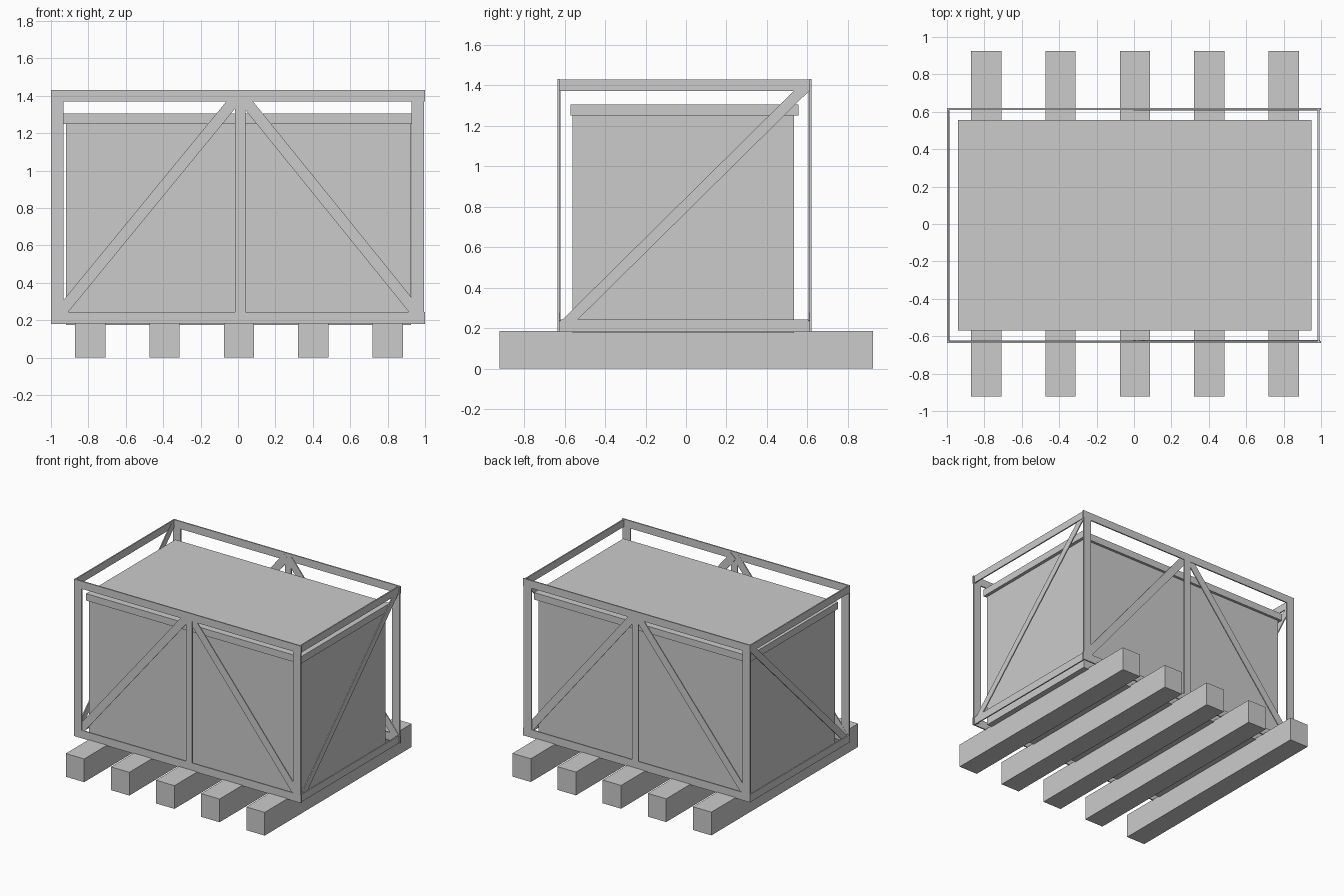
import bpy
import math
from mathutils import Matrix, Vector

if "Cube" in bpy.data.objects:
    bpy.data.objects.remove(bpy.data.objects["Cube"])


def box(name, lo, hi):
    """Axis-aligned box between two corners."""
    lo, hi = Vector(lo), Vector(hi)
    bpy.ops.mesh.primitive_cube_add(size=1)
    ob = bpy.context.object
    ob.name = name
    ob.data.transform(Matrix.Diagonal((*(hi - lo), 1)))
    ob.location = (lo + hi) / 2
    return ob


def brace(name, a, b, width, normal_axis, thick=0.008):
    """Flat bar from a to b, lying in the plane facing normal_axis."""
    a, b = Vector(a), Vector(b)
    n = Vector((1, 0, 0)) if normal_axis == 'X' else Vector((0, 1, 0))
    along = (b - a).normalized()
    rot = Matrix((along, n, along.cross(n))).transposed().to_4x4()
    bpy.ops.mesh.primitive_cube_add(size=1)
    ob = bpy.context.object
    ob.name = name
    size = Matrix.Diagonal(((b - a).length, thick, width, 1))
    ob.data.transform(rot @ size)
    ob.location = (a + b) / 2
    return ob


# Skid beams running front to back
for i in range(5):
    x = -0.79 + i * 0.3975
    box(f"skid_beam_{i + 1}", (x - 0.081, -0.922, 0), (x + 0.081, 0.925, 0.185))

# Container and lid
box("container_body", (-0.92, -0.56, 0.175), (0.925, 0.535, 1.25))
box("container_lid", (-0.94, -0.57, 1.25), (0.95, 0.555, 1.305))

# Front and back frames: flat rails, posts and two braces
Z0, Z1, Z2, Z3 = 0.18, 0.243, 1.37, 1.43
for side, y0, inward in (("front", -0.635, 1), ("back", 0.62, -1)):
    y1 = y0 + inward * 0.01
    ya, yb = min(y0, y1), max(y0, y1)
    box(f"{side}_bottom_rail", (-1, ya, Z0), (1, yb, Z1))
    box(f"{side}_top_rail", (-1, ya, Z2), (1, yb, Z3))
    for name, xa, xb in (("left", -1, -0.932), ("middle", -0.015, 0.04),
                         ("right", 0.928, 0.995)):
        box(f"{side}_{name}_post", (xa, ya, Z1), (xb, yb, Z2))
    yc = y0 + inward * 0.007
    brace(f"{side}_left_brace", (-0.972, yc, 0.213), (0.0, yc, 1.398), 0.06, 'Y')
    yc += inward * 0.003
    brace(f"{side}_right_brace", (0.972, yc, 0.22), (0.02, yc, 1.396), 0.06, 'Y')

# Side frames: rails and one rising brace each
for side, x0, inward in (("left", -0.999, 1), ("right", 0.992, -1)):
    x1 = x0 + inward * 0.01
    xa, xb = min(x0, x1), max(x0, x1)
    box(f"{side}_bottom_rail", (xa, -0.634, Z0 + 0.001), (xb, 0.619, Z1 - 0.001))
    box(f"{side}_top_rail", (xa, -0.634, Z2 + 0.001), (xb, 0.619, Z3 - 0.001))
    xc = x0 + inward * 0.008
    brace(f"{side}_brace", (xc, -0.608, 0.207), (xc, 0.595, 1.396), 0.053, 'X')
